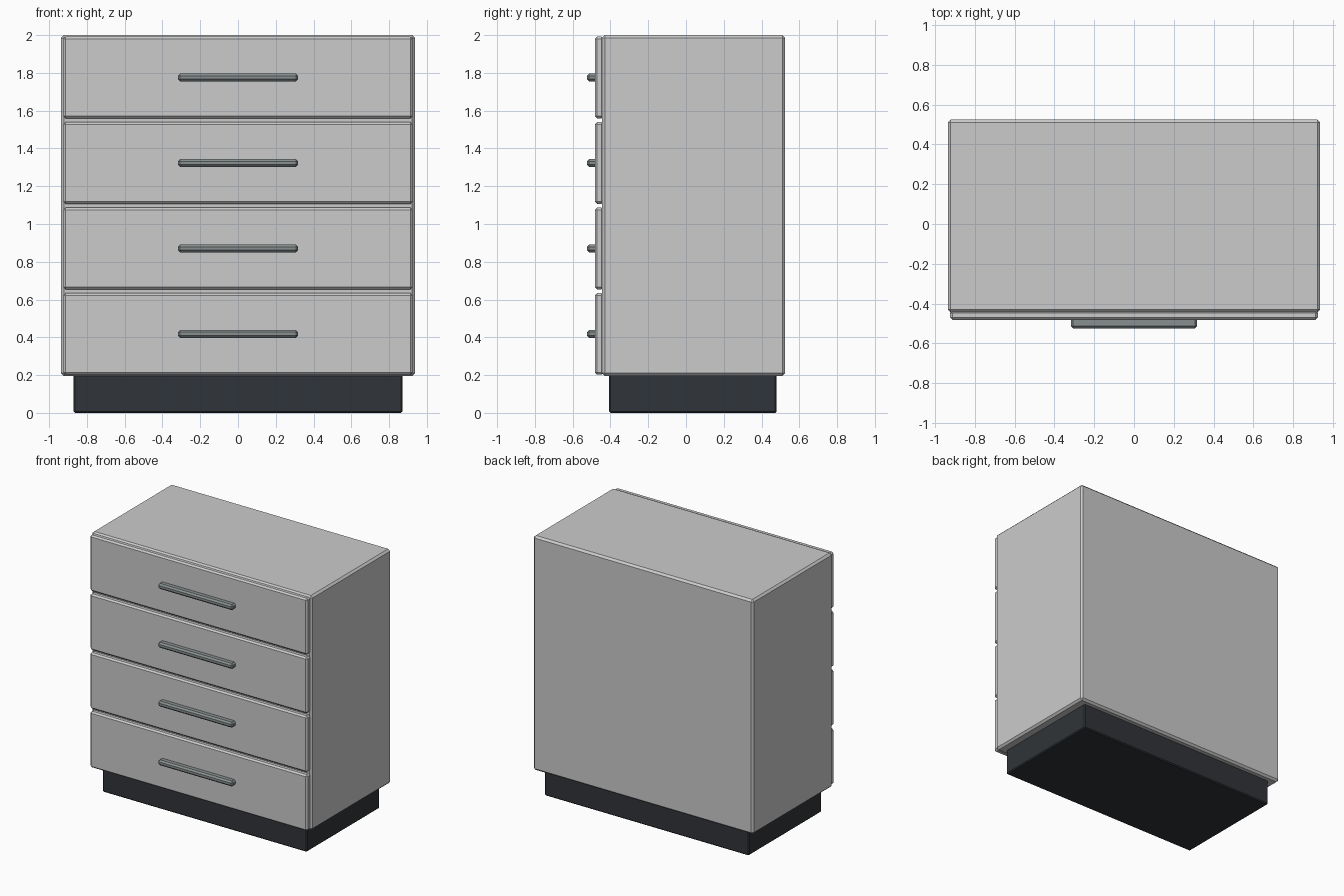
import bpy

if "Cube" in bpy.data.objects:
    bpy.data.objects.remove(bpy.data.objects["Cube"])


def material(name, color):
    m = bpy.data.materials.new(name)
    m.diffuse_color = color
    m.use_nodes = True
    m.node_tree.nodes["Principled BSDF"].inputs["Base Color"].default_value = m.diffuse_color
    return m


def box(name, lo, hi, chamfer, mat=None):
    """Chamfered box between two corners."""
    centre = [(a + b) / 2 for a, b in zip(lo, hi)]
    bpy.ops.mesh.primitive_cube_add(size=1, location=centre)
    ob = bpy.context.object
    ob.name = name
    ob.scale = [b - a for a, b in zip(lo, hi)]
    bpy.ops.object.transform_apply(location=False, rotation=False, scale=True)
    bev = ob.modifiers.new("chamfer", "BEVEL")
    bev.width = chamfer
    bev.segments = 1
    if mat:
        ob.data.materials.append(mat)
    return ob


dark = material("dark_plinth", (0.03, 0.034, 0.04, 1))
metal = material("handle_metal", (0.25, 0.28, 0.28, 1))

# Recessed plinth and cabinet body
box("plinth", (-0.87, -0.407, 0), (0.87, 0.48, 0.21), 0.008, dark)
box("cabinet_body", (-0.937, -0.445, 0.195), (0.937, 0.525, 2.0), 0.015)

# Four drawers, each with a bar handle
pitch = 0.4525
for i in range(4):
    z = 0.418 + i * pitch
    box(f"drawer_front_{i + 1}", (-0.925, -0.482, z - 0.216),
        (0.925, -0.435, z + 0.216), 0.012)
    box(f"drawer_handle_{i + 1}", (-0.318, -0.525, z - 0.021),
        (0.318, -0.47, z + 0.021), 0.012, metal)
